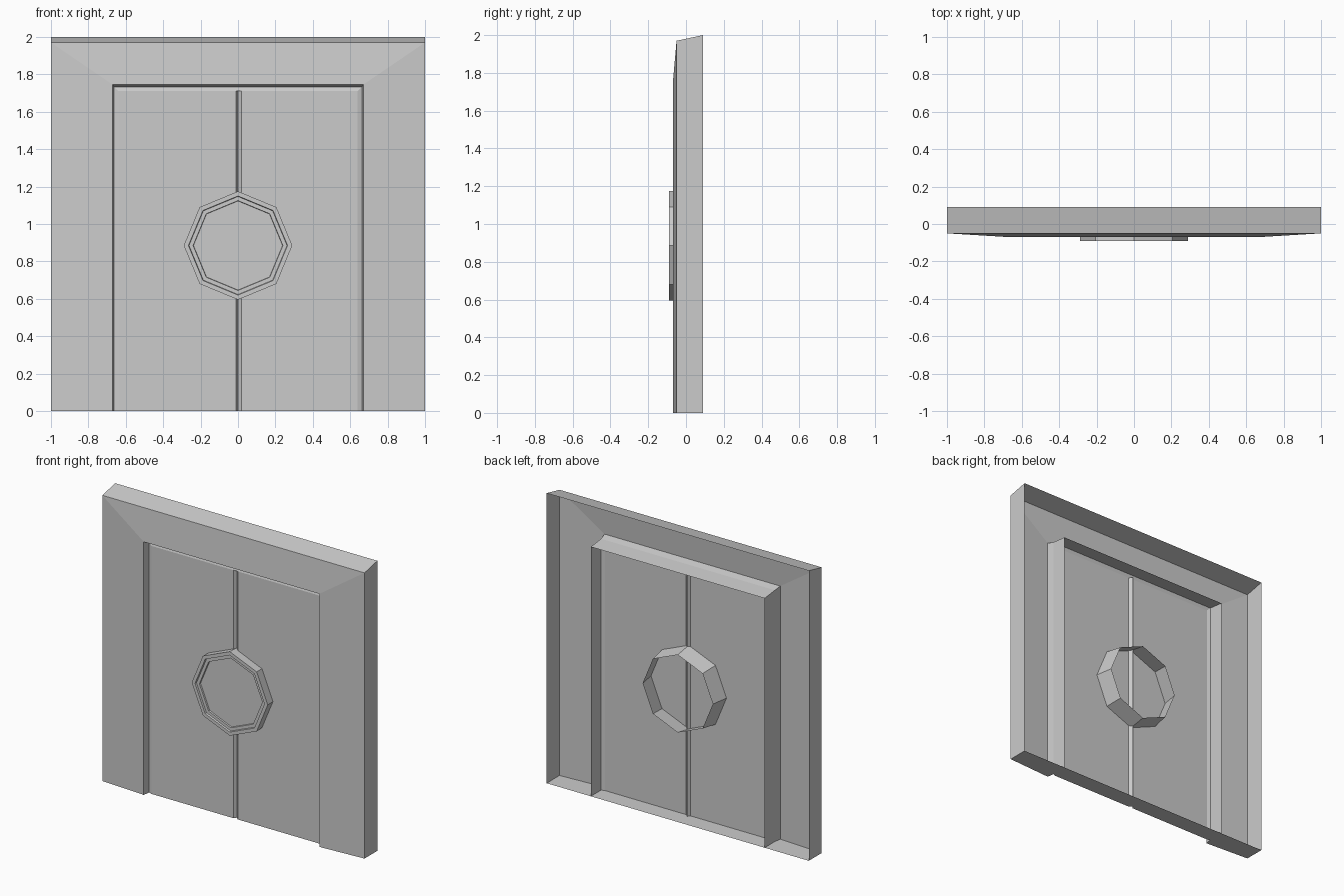
import bpy, bmesh, math

if "Cube" in bpy.data.objects:
    bpy.data.objects.remove(bpy.data.objects["Cube"])


def make_object(name, build):
    bm = bmesh.new()
    build(bm)
    mesh = bpy.data.meshes.new(name)
    bm.to_mesh(mesh)
    bm.free()
    obj = bpy.data.objects.new(name, mesh)
    bpy.context.collection.objects.link(obj)
    return obj


def skin(bm, rows, closed=False):
    """Quads between successive rows of points."""
    rows = [[bm.verts.new(p) for p in row] for row in rows]
    n = len(rows[0])
    for a, b in zip(rows, rows[1:]):
        for i in range(n if closed else n - 1):
            j = (i + 1) % n
            bm.faces.new((a[i], a[j], b[j], b[i]))
    return rows


def arch(w, top, y):
    return [(-w, y, 0), (-w, y, top), (w, y, top), (w, y, 0)]


def octagon(r, y):
    return [(r * math.cos(math.tau * k / 8), y, 0.885 + r * math.sin(math.tau * k / 8))
            for k in range(8)]


# Door surround: outer wall, sloped front, reveal and door edge chamfer
surround = [(1, 2.0, 0.09), (1, 1.97, -0.05), (0.67, 1.745, -0.07),
            (0.663, 1.733, -0.022), (0.64, 1.71, -0.03)]
make_object("door_surround", lambda bm: skin(bm, [arch(*s) for s in surround]))

# Rear flange continuing the reveal to the back plane
make_object("rear_flange", lambda bm: skin(
    bm, [arch(0.663, 1.733, -0.022), arch(0.663, 1.72, 0.09)]))

# Door leaves with the central V groove
leaf = [(-0.64, -0.03), (-0.012, -0.03), (0, -0.012), (0.02, -0.03), (0.64, -0.03)]
make_object("door_leaves", lambda bm: skin(
    bm, [[(x, y, z) for x, y in leaf] for z in (0, 1.71)]))

# Sill closing the bottom
edge = [(w, y) for w, _, y in surround[:-1]]
outline = [(-w, y) for w, y in edge] + leaf + edge[::-1]
make_object("bottom_sill", lambda bm: bm.faces.new(
    [bm.verts.new((x, y, 0)) for x, y in outline]))


# Octagonal boss with a recessed centre, running through to the back
def boss(bm):
    rings = [(0.268, 0.09), (0.288, -0.03), (0.29, -0.09), (0.265, -0.09),
             (0.262, -0.078), (0.24, -0.078), (0.238, -0.068)]
    rows = skin(bm, [octagon(r, y) for r, y in rings], closed=True)
    bm.faces.new(rows[-1])


make_object("octagonal_boss", boss)
